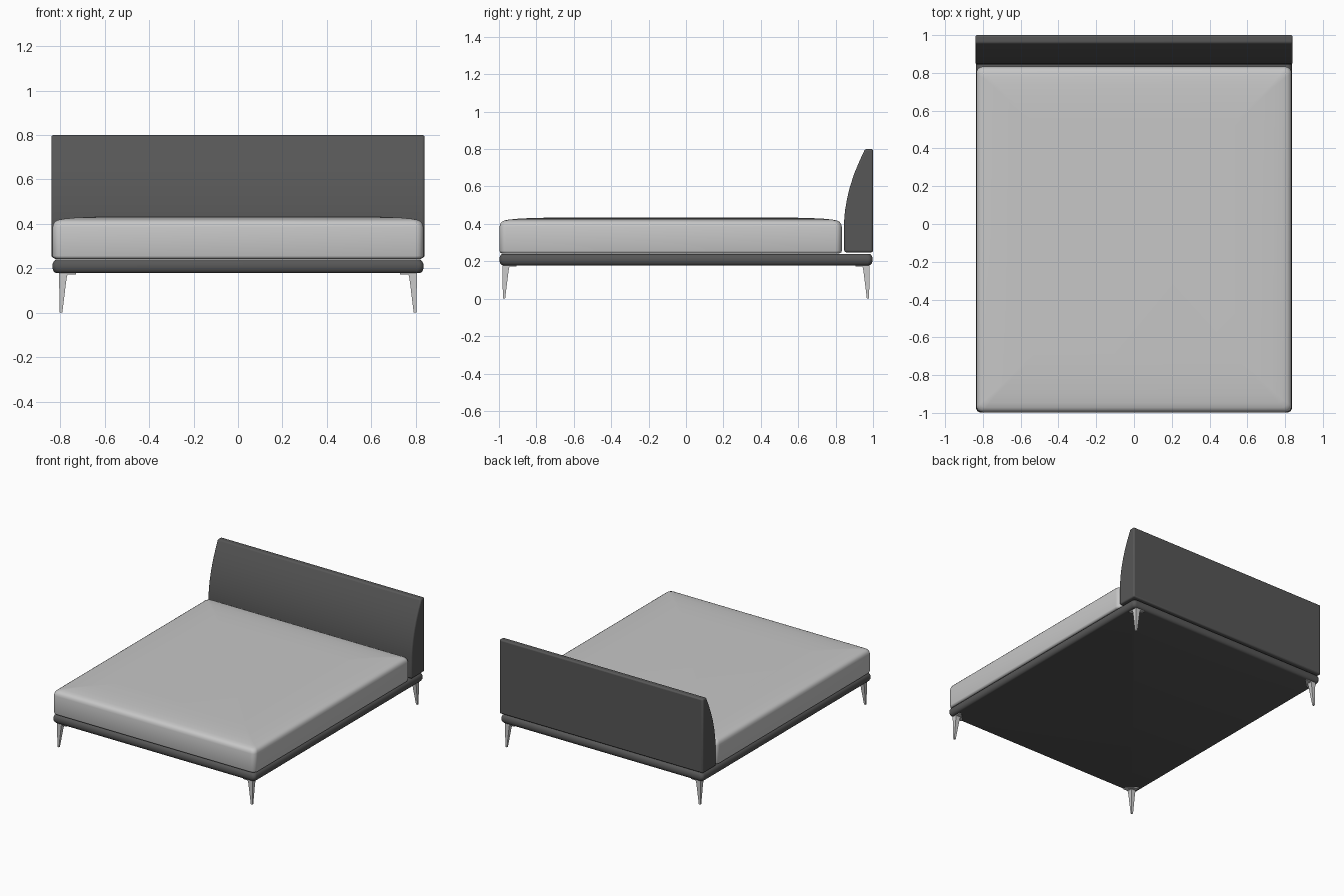
import bpy, bmesh, math
from mathutils import Vector

cube = bpy.data.objects.get("Cube")
if cube:
    bpy.data.objects.remove(cube, do_unlink=True)


def material(name, value):
    m = bpy.data.materials.new(name)
    m.use_nodes = True
    colour = (value, value, value, 1)
    m.diffuse_color = colour
    m.node_tree.nodes["Principled BSDF"].inputs["Base Color"].default_value = colour
    return m


fabric = material("charcoal fabric", 0.095)
linen = material("light grey linen", 0.57)
metal = material("pale metal", 0.6)


def finish(name, bm, mat, angle=35):
    bmesh.ops.recalc_face_normals(bm, faces=bm.faces)
    mesh = bpy.data.meshes.new(name)
    bm.to_mesh(mesh)
    bm.free()
    mesh.materials.append(mat)
    obj = bpy.data.objects.new(name, mesh)
    bpy.context.collection.objects.link(obj)
    bpy.ops.object.select_all(action="DESELECT")
    obj.select_set(True)
    bpy.context.view_layer.objects.active = obj
    bpy.ops.object.shade_smooth_by_angle(angle=math.radians(angle))
    return obj


def loft(bm, rings):
    """Skin a stack of point rings and cap both ends."""
    loops = [[bm.verts.new(p) for p in ring] for ring in rings]
    for a, b in zip(loops, loops[1:]):
        n = len(a)
        for i in range(n):
            bm.faces.new((a[i], a[(i + 1) % n], b[(i + 1) % n], b[i]))
    bm.faces.new(loops[0][::-1])
    bm.faces.new(loops[-1])


def rounded_ring(hx, hy, cy, radius, z, steps=6):
    pts = []
    corners = ((1, 1), (-1, 1), (-1, -1), (1, -1))
    for k, (sx, sy) in enumerate(corners):
        for i in range(steps + 1):
            a = math.pi / 2 * (k + i / steps)
            pts.append(Vector((sx * (hx - radius) + radius * math.cos(a),
                               cy + sy * (hy - radius) + radius * math.sin(a), z)))
    return pts


def cushion(name, hx, hy, cy, radius, profile, mat):
    """Rounded slab whose edge follows (inset, height) pairs."""
    bm = bmesh.new()
    loft(bm, [rounded_ring(hx - d, hy - d, cy, max(radius - d * 0.3, 0.012), z)
              for d, z in profile])
    return finish(name, bm, mat, 50)


# Upholstered base with a soft rounded edge
zc, r, tall = 0.209, 0.02, 0.031
edge = [(r * (1 - math.cos(t)), zc + tall * math.sin(t))
        for t in (math.pi * (i / 8 - 0.5) for i in range(9))]
cushion("bed_base", 0.836, 0.998, 0, 0.025, edge, fabric)

# Mattress with a crowned top
cushion("mattress", 0.835, 0.915, -0.082, 0.035,
        [(0.012, 0.243), (0.003, 0.247), (0, 0.256), (0, 0.385), (0.004, 0.4),
         (0.012, 0.411), (0.025, 0.418), (0.05, 0.423), (0.1, 0.428),
         (0.18, 0.432), (0.3, 0.434)], linen)

# Headboard: side profile swept across the width
profile = [(1.0, 0.248), (0.846, 0.248), (0.845, 0.41), (0.85, 0.47),
           (0.861, 0.535), (0.877, 0.6), (0.9, 0.67), (0.927, 0.735),
           (0.957, 0.8), (1.0, 0.8)]
bm = bmesh.new()
loft(bm, [[Vector((x, y, z)) for y, z in profile] for x in (-0.84, 0.84)])
board = finish("headboard", bm, fabric)
bevel = board.modifiers.new("soft edges", "BEVEL")
bevel.width = 0.01
bevel.segments = 3
bevel.limit_method = "ANGLE"
bevel.angle_limit = math.radians(30)

# Tapered legs, each with a triangular mounting plate
for sx, side in ((1, "left"), (-1, "right")):
    for sy, end in ((1, "back"), (-1, "front")):
        bm = bmesh.new()
        rings = []
        for outer, width, z in ((0.0, 0.046, 0.18), (0.0, 0.036, 0.165),
                                (0.001, 0.03, 0.13), (0.003, 0.012, 0.0)):
            x, y = 0.806 - outer, 0.982 - outer
            rings.append([Vector((sx * px, sy * py, z)) for px, py in
                          ((x, y), (x - width, y), (x - width, y - width), (x, y - width))])
        loft(bm, rings)
        plate = ((0.806, 0.982), (0.73, 0.982), (0.73, 0.965),
                 (0.79, 0.906), (0.806, 0.906))
        loft(bm, [[Vector((sx * x, sy * y, z)) for x, y in plate]
                  for z in (0.172, 0.181)])
        finish(f"{end}_{side}_leg", bm, metal, 25)
